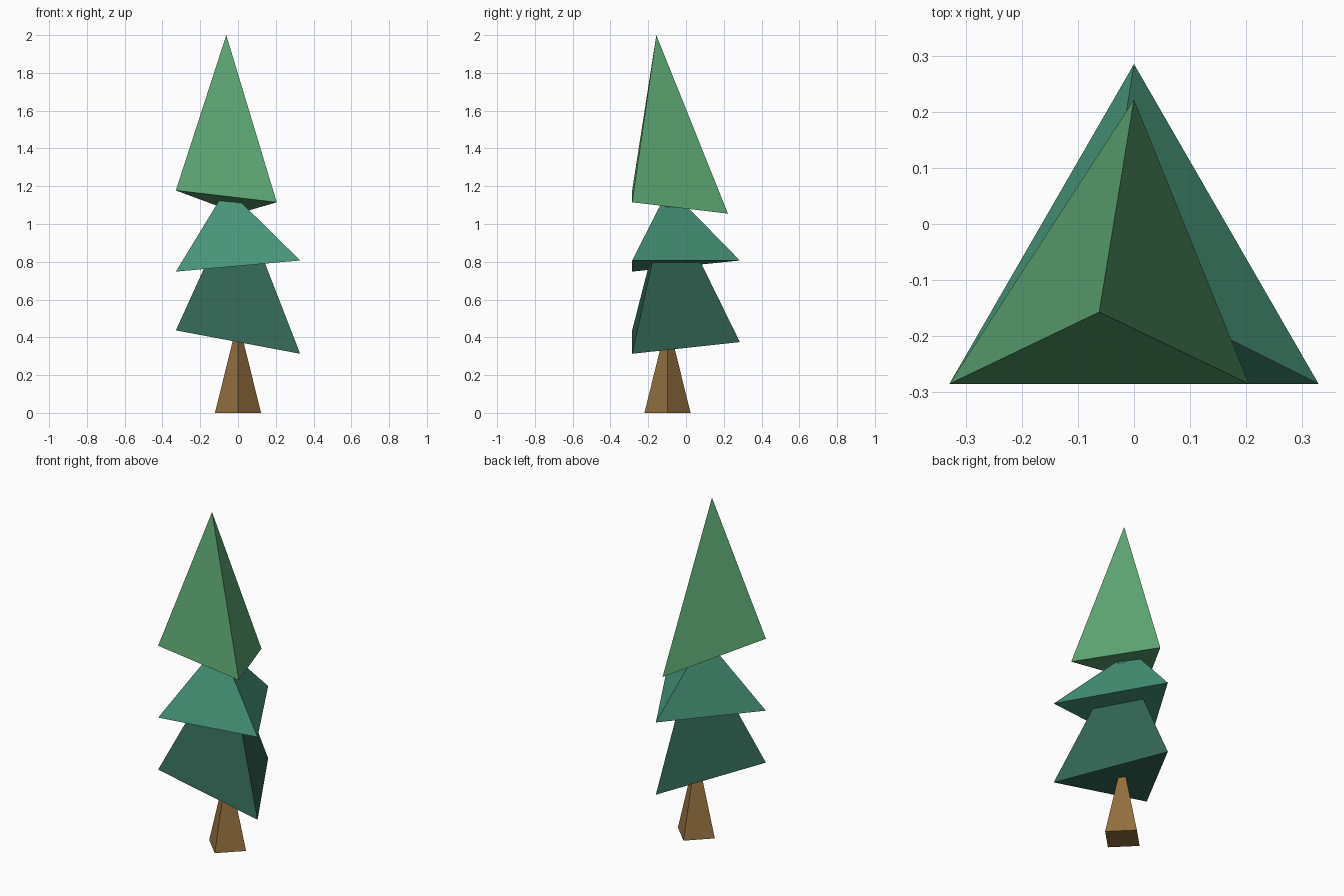
import bpy, bmesh

if "Cube" in bpy.data.objects:
    bpy.data.objects.remove(bpy.data.objects["Cube"])


def linear(hex_code):
    """sRGB hex colour to linear RGBA."""
    rgb = [int(hex_code[i:i + 2], 16) / 255 for i in (0, 2, 4)]
    return [c / 12.92 if c <= 0.04045 else ((c + 0.055) / 1.055) ** 2.4 for c in rgb] + [1.0]


def pyramid(name, base, apex, colour):
    """Closed flat-faced pyramid over an arbitrary base polygon."""
    bm = bmesh.new()
    ring = [bm.verts.new(p) for p in base]
    tip = bm.verts.new(apex)
    bm.faces.new(ring)
    for a, b in zip(ring, ring[1:] + ring[:1]):
        bm.faces.new((a, b, tip))
    bmesh.ops.recalc_face_normals(bm, faces=bm.faces)
    mesh = bpy.data.meshes.new(name)
    bm.to_mesh(mesh)
    bm.free()
    mat = bpy.data.materials.new(name + "_colour")
    mat.diffuse_color = linear(colour)
    mat.use_nodes = True
    mat.node_tree.nodes["Principled BSDF"].inputs["Base Color"].default_value = mat.diffuse_color
    mesh.materials.append(mat)
    obj = bpy.data.objects.new(name, mesh)
    bpy.context.collection.objects.link(obj)
    return obj


def tier(name, left, right, back, apex, colour):
    """Three-sided foliage layer with a tilted base."""
    return pyramid(name, (left, right, back), apex, colour)


# Trunk: four-sided spike, corner facing front
R, CY = 0.122, -0.098
pyramid("trunk", [(R, CY, 0), (0, CY + R, 0), (-R, CY, 0), (0, CY - R, 0)],
        (0, CY, 0.495), "93703F")

# Foliage: three overlapping tilted tiers
F = -0.285
tier("lower_foliage", (-0.329, F, 0.437), (0.329, F, 0.313), (0, 0.285, 0.375),
     (0, -0.1, 1.16), "326654")
tier("middle_foliage", (-0.329, F, 0.748), (0.329, F, 0.807), (0, 0.285, 0.807),
     (-0.06, -0.09, 1.19), "469478")
tier("top_foliage", (-0.329, F, 1.178), (0.205, F, 1.115), (0, 0.222, 1.055),
     (-0.062, -0.157, 2.0), "5EA874")
